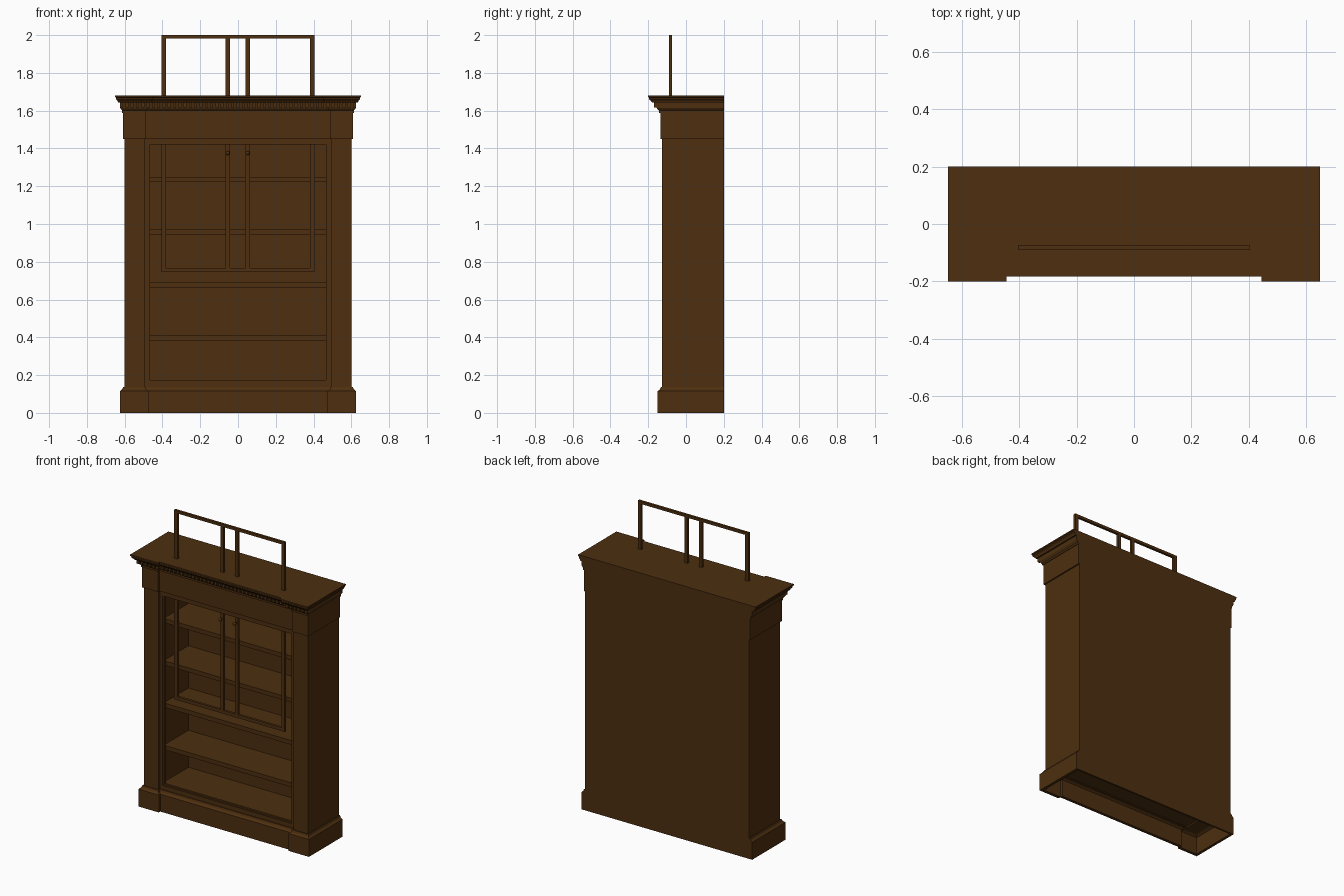
import bpy, bmesh, math
from mathutils import Matrix

wood = bpy.data.materials.new("dark_brown_wood")
wood.diffuse_color = (0.075, 0.028, 0.005, 1)


def finish(name, bm):
    bmesh.ops.recalc_face_normals(bm, faces=bm.faces)
    me = bpy.data.meshes.new(name)
    bm.to_mesh(me)
    bm.free()
    me.materials.append(wood)
    ob = bpy.data.objects.new(name, me)
    bpy.context.collection.objects.link(ob)
    return ob


def boxes(name, specs):
    """One object from boxes given as (x0, x1, y0, y1, z0, z1)."""
    bm = bmesh.new()
    for x0, x1, y0, y1, z0, z1 in specs:
        m = (Matrix.Translation(((x0 + x1) / 2, (y0 + y1) / 2, (z0 + z1) / 2))
             @ Matrix.Diagonal((x1 - x0, y1 - y0, z1 - z0, 1)))
        bmesh.ops.create_cube(bm, size=1, matrix=m)
    return finish(name, bm)


def breakfront(name, rows, hollow=False):
    """Loft an outline with projecting ends; rows are
    (z, half width, front y, back y, half width of recessed centre)."""
    bm = bmesh.new()
    rings = []
    for z, w, f, b, c in rows:
        r = f + 0.016
        pts = [(-w, b), (-w, f), (-c, f), (-c, r), (c, r), (c, f), (w, f), (w, b)]
        rings.append([bm.verts.new((x, y, z)) for x, y in pts])
    pairs = list(zip(rings, rings[1:]))
    if hollow:
        pairs.append((rings[-1], rings[0]))
    else:
        bm.faces.new(rings[0])
        bm.faces.new(rings[-1])
    for a, b in pairs:
        for i in range(8):
            j = (i + 1) % 8
            bm.faces.new((a[i], a[j], b[j], b[i]))
    return finish(name, bm)


# plinth, open underneath
breakfront("plinth", [
    (0, 0.625, -0.15, 0.2, 0.475), (0.115, 0.625, -0.15, 0.2, 0.475),
    (0.125, 0.613, -0.138, 0.2, 0.487), (0.137, 0.608, -0.133, 0.2, 0.49),
    (0.137, 0.59, -0.115, 0.19, 0.49), (0.125, 0.59, -0.115, 0.19, 0.49),
    (0.115, 0.607, -0.13, 0.19, 0.475), (0, 0.607, -0.13, 0.19, 0.475)], hollow=True)

# carcass: thick sides with pilaster fronts, back and floor
boxes("side_pilasters", [(s * 0.5475 - 0.0525, s * 0.5475 + 0.0525, -0.127, 0.2, 0.125, 1.46)
                         for s in (-1, 1)])
boxes("back_panel", [(-0.6, 0.6, 0.188, 0.2, 0.0, 1.6)])
boxes("bottom_board", [(-0.495, 0.495, -0.095, 0.19, 0.135, 0.165)])

# face frame and the fine bead inside it
boxes("face_frame", [(-0.496, -0.475, -0.111, -0.091, 0.13, 1.46),
                     (0.475, 0.496, -0.111, -0.091, 0.13, 1.46),
                     (-0.475, 0.475, -0.111, -0.091, 0.13, 0.165),
                     (-0.475, 0.475, -0.111, -0.091, 1.42, 1.46)])
boxes("frame_bead", [(-0.475, -0.465, -0.105, -0.091, 0.165, 1.42),
                     (0.465, 0.475, -0.105, -0.091, 0.165, 1.42),
                     (-0.465, 0.465, -0.105, -0.091, 0.165, 0.174)])

# shelves
boxes("shelves", [(-0.495, 0.495, -0.07, 0.19, z, z + 0.028)
                  for z in (0.382, 0.662, 0.942, 1.222)])

# frieze and stepped cornice
breakfront("frieze", [(1.45, 0.609, -0.135, 0.2, 0.49), (1.59, 0.609, -0.135, 0.2, 0.49)])
breakfront("cornice", [
    (1.588, 0.613, -0.142, 0.2, 0.487), (1.6, 0.613, -0.142, 0.2, 0.487),
    (1.606, 0.618, -0.15, 0.2, 0.48), (1.615, 0.624, -0.155, 0.2, 0.475),
    (1.643, 0.624, -0.16, 0.2, 0.472), (1.643, 0.634, -0.178, 0.2, 0.46),
    (1.652, 0.638, -0.186, 0.2, 0.455), (1.66, 0.645, -0.195, 0.2, 0.45),
    (1.668, 0.645, -0.195, 0.2, 0.45), (1.672, 0.65, -0.2, 0.2, 0.445),
    (1.68, 0.65, -0.2, 0.2, 0.445)])

# dentil row under the cornice lip
teeth = []
for i in range(-22, 23):
    x = i * 0.028
    y = -0.17 if abs(x) > 0.465 else -0.154
    teeth.append((x - 0.008, x + 0.008, y, y + 0.02, 1.617, 1.644))
boxes("dentils", teeth)

# tall pair of open door frames that rise through the top
stiles = [(-0.405, -0.38), (-0.065, -0.043), (0.04, 0.063), (0.38, 0.405)]
boxes("door_frames", [(a, b, -0.09, -0.074, 0.746, 1.985) for a, b in stiles]
      + [(-0.405, 0.405, -0.09, -0.074, 0.746, 0.768),
         (-0.405, 0.405, -0.09, -0.074, 1.982, 2.0)])

# door knobs
bm = bmesh.new()
for x in (-0.054, 0.051):
    bmesh.ops.create_cone(bm, cap_ends=True, segments=12, radius1=0.005, radius2=0.005, depth=0.02,
                          matrix=Matrix.Translation((x, -0.096, 1.375)) @ Matrix.Rotation(math.pi / 2, 4, 'X'))
    bmesh.ops.create_uvsphere(bm, u_segments=12, v_segments=8, radius=0.011,
                              matrix=Matrix.Translation((x, -0.11, 1.375)))
knobs = finish("door_knobs", bm)
bpy.context.view_layer.objects.active = knobs
knobs.select_set(True)
bpy.ops.object.shade_smooth_by_angle()
